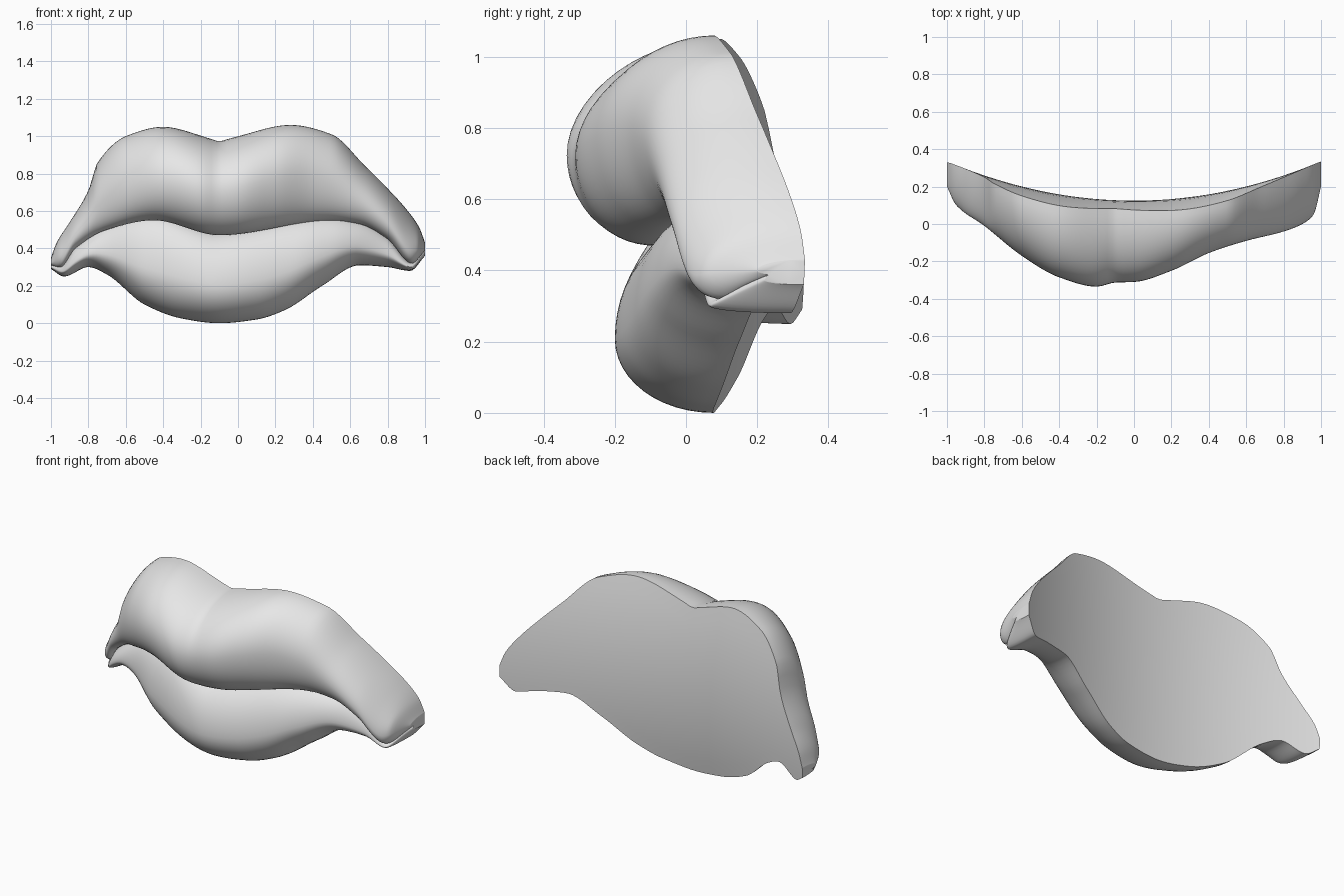
import bpy
import bmesh
from math import sin, cos, pi, exp, radians

default = bpy.data.objects.get("Cube")
if default:
    bpy.data.objects.remove(default, do_unlink=True)


def smooth_curve(*knots):
    """Return a cubic through (x, value) knots that does not overshoot."""
    xs, vs = zip(*knots)
    last = len(xs) - 1
    slopes = [(vs[i + 1] - vs[i]) / (xs[i + 1] - xs[i]) for i in range(last)]
    tangents = [slopes[0]]
    for a, b in zip(slopes, slopes[1:]):
        tangents.append(2 * a * b / (a + b) if a * b > 0 else 0)
    tangents.append(slopes[-1])

    def evaluate(x):
        i = 0
        while i < last - 1 and x > xs[i + 1]:
            i += 1
        width = xs[i + 1] - xs[i]
        t = (x - xs[i]) / width
        blend = t * t * (3 - 2 * t)
        return (vs[i] * (1 - blend) + vs[i + 1] * blend
                + width * tangents[i] * t * (1 - t) ** 2
                - width * tangents[i + 1] * t * t * (1 - t))
    return evaluate


# Outlines along the width of the mouth
top_edge = smooth_curve((-1, .35), (-.97, .43), (-.9, .54), (-.8, .71), (-.75, .86),
                        (-.6, 1), (-.4, 1.05), (-.1, .99), (.28, 1.06), (.5, 1.01),
                        (.68, .84), (.8, .72), (.9, .61), (.97, .51), (1, .43))
parting = smooth_curve((-1, .31), (-.95, .3), (-.87, .4), (-.7, .5), (-.45, .55),
                       (-.1, .47), (.5, .55), (.65, .53), (.8, .45), (.93, .32), (1, .39))
bottom_edge = smooth_curve((-1, .29), (-.93, .25), (-.8, .3), (-.7, .26), (-.5, .1),
                           (-.3, .025), (-.1, 0), (.1, .02), (.25, .07), (.45, .2),
                           (.65, .31), (.8, .3), (.92, .28), (1, .36))

# Forward reach of each lip, and the relative height of the upper bulge
upper_front = smooth_curve((-1, .2), (-.95, .1), (-.8, -.01), (-.6, -.17), (-.4, -.285),
                           (-.2, -.335), (-.1, -.313), (0, -.31), (.2, -.25), (.4, -.155),
                           (.6, -.09), (.8, -.04), (.9, 0), (.96, .05), (1, .2))
lower_front = smooth_curve((-1, .22), (-.9, .07), (-.7, 0), (-.5, -.1), (-.1, -.2),
                           (.3, -.14), (.5, -.08), (.8, .04), (.93, .07), (1, .22))
bulge_height = smooth_curve((-1, .3), (-.8, .4), (-.2, .46), (.35, .5), (.7, .38), (1, .25))


def back_depth(x, z):
    return .125 + .21 * x * x - .2 * (z - .5) ** 2


def steps(count):
    return [i / count for i in range(count)]


def section(x):
    """Closed outline across both lips, as (y, z) points."""
    notch = .02 * exp(-abs(x + .1) / .05)
    top, part, low = top_edge(x) - notch, parting(x), bottom_edge(x)
    front, lower = upper_front(x), lower_front(x)
    back_top, back_low = back_depth(x, top), back_depth(x, low)
    middle = part + bulge_height(x) * (top - part)
    inner = front + (back_depth(x, .5) - front) * (.5 - .25 * x * x)
    points = []
    # Upper lip: crown, then the rolled underside
    for t in steps(14):
        a = t * pi / 2
        points.append((back_top + (front - back_top) * sin(a),
                       middle + (top - middle) * cos(a)))
    tuck = radians(115)
    for t in steps(16):
        a = t * tuck
        points.append((inner + (front - inner) * cos(a),
                       middle - (middle - part) * sin(a)))
    # Lower lip, from the mouth crease to the chin edge
    crease_y = inner + (front - inner) * cos(tuck)
    crease_z = middle - (middle - part) * sin(tuck)
    fullest = low + .42 * (crease_z - low)
    for t in steps(12):
        a = t * pi / 2
        points.append((crease_y + (lower - crease_y) * sin(a),
                       fullest + (crease_z - fullest) * cos(a)))
    for t in steps(12):
        a = t * pi / 2
        points.append((back_low + (lower - back_low) * cos(a),
                       fullest - (fullest - low) * sin(a)))
    # Curved back
    for t in steps(12):
        z = low + (top - low) * t
        points.append((back_depth(x, z), z))
    return points


# Lips: loft the sections from corner to corner
bm = bmesh.new()
columns = 110
rings = []
for i in range(columns + 1):
    x = sin(pi * (i / columns - .5))
    rings.append([bm.verts.new((x, y, z)) for y, z in section(x)])
for left, right in zip(rings, rings[1:]):
    for j in range(len(left)):
        bm.faces.new((left[j - 1], left[j], right[j], right[j - 1]))
bm.faces.new(rings[0])
bm.faces.new(rings[-1])
bmesh.ops.recalc_face_normals(bm, faces=bm.faces)
mesh = bpy.data.meshes.new("lips")
bm.to_mesh(mesh)
bm.free()

lips = bpy.data.objects.new("lips", mesh)
bpy.context.collection.objects.link(lips)

# Plain grey surface
grey = bpy.data.materials.new("light_grey")
grey.use_nodes = True
colour = (.8, .8, .8, 1)
grey.diffuse_color = colour
grey.node_tree.nodes["Principled BSDF"].inputs["Base Color"].default_value = colour
mesh.materials.append(grey)

bpy.ops.object.select_all(action="DESELECT")
lips.select_set(True)
bpy.context.view_layer.objects.active = lips
bpy.ops.object.shade_smooth_by_angle(angle=radians(40))
